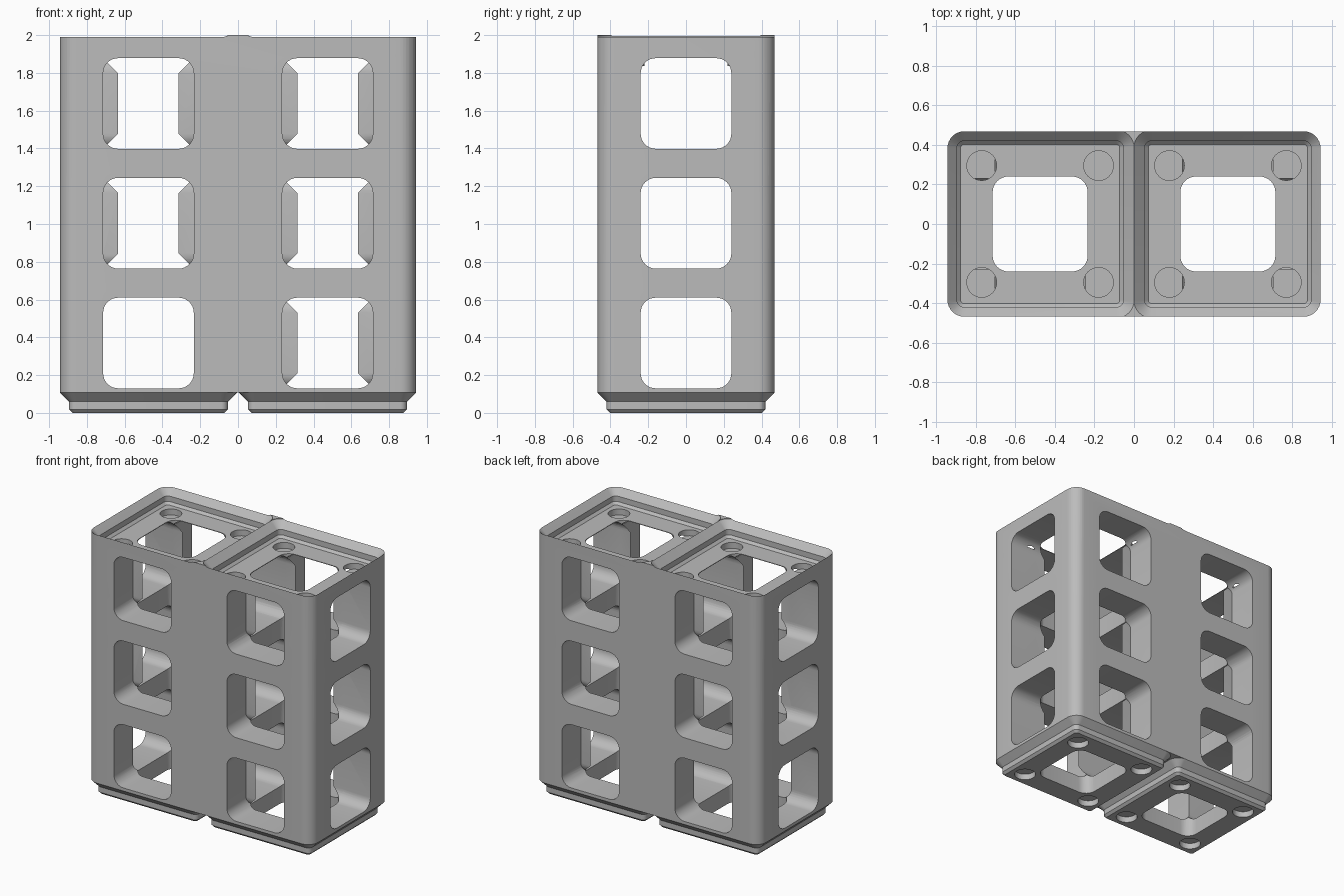
import bpy, bmesh, math
from mathutils import Matrix, Vector

if "Cube" in bpy.data.objects:
    bpy.data.objects.remove(bpy.data.objects["Cube"], do_unlink=True)

CELL = 0.474      # distance of each cell centre from the middle
HALF = 0.468      # half width of one cell
BASE = 0.107      # height of the stepped foot
OPEN = 0.24       # half size of the window openings

grey = bpy.data.materials.new("light_grey")
grey.use_nodes = True
grey.diffuse_color = (0.5, 0.5, 0.5, 1)
grey.node_tree.nodes["Principled BSDF"].inputs["Base Color"].default_value = (0.5, 0.5, 0.5, 1)


def rounded_rect(hx, hy, r, steps=8):
    """Outline of a rectangle with rounded corners."""
    points = []
    for k, (sx, sy) in enumerate([(1, 1), (-1, 1), (-1, -1), (1, -1)]):
        for i in range(steps + 1):
            a = (k + i / steps) * math.pi / 2
            points.append((sx * (hx - r) + r * math.cos(a), sy * (hy - r) + r * math.sin(a)))
    return points


def loft(bm, rings, matrix):
    """Closed solid through rings of (half x, half y, radius, z)."""
    loops = [[bm.verts.new(matrix @ Vector((x, y, z))) for x, y in rounded_rect(hx, hy, r)]
             for hx, hy, r, z in rings]
    for low, high in zip(loops, loops[1:]):
        for i in range(len(low)):
            j = (i + 1) % len(low)
            bm.faces.new((low[i], low[j], high[j], high[i]))
    bm.faces.new(loops[0][::-1])
    bm.faces.new(loops[-1])


def solid(name, parts):
    """Object made of one or more separate lofts."""
    bm = bmesh.new()
    for rings, matrix in parts:
        loft(bm, rings, matrix)
    bmesh.ops.recalc_face_normals(bm, faces=bm.faces)
    mesh = bpy.data.meshes.new(name)
    bm.to_mesh(mesh)
    bm.free()
    obj = bpy.data.objects.new(name, mesh)
    bpy.context.collection.objects.link(obj)
    mesh.materials.append(grey)
    return obj


def combine(target, tool, operation):
    """Apply a boolean and remove the tool object."""
    mod = target.modifiers.new(tool.name, "BOOLEAN")
    mod.operation, mod.solver, mod.object = operation, "EXACT", tool
    bpy.context.view_layer.objects.active = target
    bpy.ops.object.modifier_apply(modifier=mod.name)
    bpy.data.objects.remove(tool, do_unlink=True)


def square(half, r, z):
    return (half, half, r, z)


def at(x, y, z):
    return Matrix.Translation((x, y, z))


# Main block with rounded upright corners
body = solid("stacking_rack", [([(CELL + HALF, HALF, 0.085, BASE),
                                 (CELL + HALF, HALF, 0.085, 2)], at(0, 0, 0))])

# Stepped profile shared by the feet and the stacking recesses
step = [square(0.402, 0.018, 0), square(0.42, 0.036, 0.018), square(0.42, 0.036, 0.059)]
foot = step + [square(HALF, 0.085, BASE)]
recess = step + [square(0.475, 0.091, 0.114), square(0.475, 0.091, 0.2)]

for x in (-CELL, CELL):
    combine(body, solid("foot", [(foot, at(x, 0, 0))]), "UNION")
    combine(body, solid("recess", [(recess, at(x, 0, 1.8825))]), "DIFFERENCE")

# Square tunnels along all three axes
tunnel = [square(OPEN, 0.08, -1.2), square(OPEN, 0.08, 1.2)]
levels = [0.37 + 0.634 * i for i in range(3)]
turn_x = Matrix.Rotation(math.pi / 2, 4, "Y")
turn_y = Matrix.Rotation(math.pi / 2, 4, "X")
tunnels = {
    "front_windows": [(tunnel, at(x, 0, z) @ turn_y) for x in (-CELL, CELL) for z in levels],
    "side_windows": [(tunnel, at(0, 0, z) @ turn_x) for z in levels],
    "shafts": [(tunnel, at(x, 0, 1)) for x in (-CELL, CELL)],
}
for name, parts in tunnels.items():
    combine(body, solid(name, parts), "DIFFERENCE")

# Round pockets in the recess floors and under the feet
pocket = [square(0.075, 0.0749, -0.045), square(0.075, 0.0749, 0.045)]
pockets = [(pocket, at(x + dx, dy, z)) for x in (-CELL, CELL) for dx in (-0.295, 0.295)
           for dy in (-0.295, 0.295) for z in (0, 1.8825)]
combine(body, solid("pockets", pockets), "DIFFERENCE")

# Smooth the rounded corners, keep the edges crisp
bpy.ops.object.select_all(action="DESELECT")
body.select_set(True)
bpy.context.view_layer.objects.active = body
bpy.ops.object.shade_smooth_by_angle(angle=math.radians(30))
